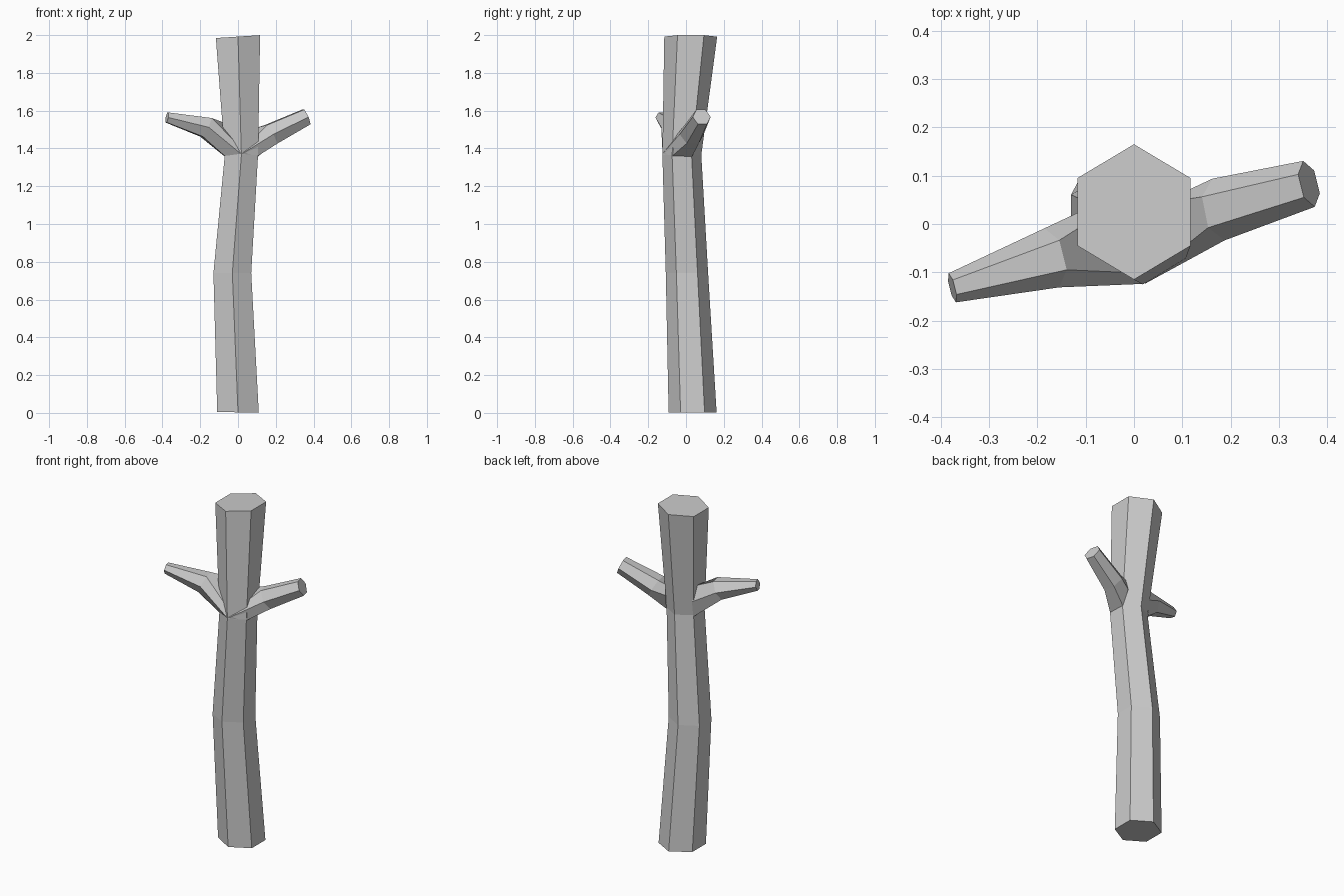
import bpy, bmesh
from math import cos, sin, radians
from mathutils import Vector

if "Cube" in bpy.data.objects:
    bpy.data.objects.remove(bpy.data.objects["Cube"])


def loft(name, rings, cap_start=True):
    """Skin a list of six-point rings into one flat-shaded object."""
    bm = bmesh.new()
    loops = [[bm.verts.new(p) for p in ring] for ring in rings]
    for a, b in zip(loops, loops[1:]):
        for i in range(6):
            j = (i + 1) % 6
            bm.faces.new((a[i], a[j], b[j], b[i]))
    bm.faces.new(loops[-1])
    if cap_start:
        bm.faces.new(loops[0])
    bmesh.ops.recalc_face_normals(bm, faces=bm.faces)
    mesh = bpy.data.meshes.new(name)
    bm.to_mesh(mesh)
    bm.free()
    obj = bpy.data.objects.new(name, mesh)
    bpy.context.collection.objects.link(obj)
    return obj


def trunk_ring(x, y, z, rx, ry, tilt=0):
    # hexagon with one corner facing the front
    pts = []
    for k in range(6):
        a = radians(60 * k - 90)
        dx = rx * cos(a) / cos(radians(30))
        pts.append(Vector((x + dx, y + ry * sin(a), z + tilt * dx)))
    return pts


def branch_ring(centre, direction, r, side):
    # order: front, bottom front, bottom back, back, top back, top front
    d = Vector(direction).normalized()
    across = Vector((0, 0, 1)).cross(d).normalized() * side
    up = d.cross(across) * side
    return [Vector(centre) + r * (cos(radians(a)) * across + sin(radians(a)) * up)
            for a in (180, 240, 300, 0, 60, 120)]


# trunk: bent and flared towards both ends
loft("trunk", [
    trunk_ring(0, 0.035, 0.003, 0.11, 0.127, -0.02),
    trunk_ring(-0.03, 0.005, 0.74, 0.10, 0.112),
    trunk_ring(0.018, -0.022, 1.365, 0.088, 0.103),
    trunk_ring(0, 0.025, 1.992, 0.117, 0.14, 0.065),
])

# right branch
right_base = [(0.022, -0.124, 1.372), (0.105, -0.073, 1.36), (0.105, 0.032, 1.357),
              (0.09, 0.06, 1.45), (0.10, 0.05, 1.51), (0.05, -0.09, 1.42)]
loft("right_branch", [
    right_base,
    branch_ring((0.175, 0.03, 1.475), (1, 0.2, 0.6), 0.065, 1),
    branch_ring((0.362, 0.083, 1.567), (1, 0.25, 0.45), 0.049, 1),
], cap_start=False)

# left branch
left_base = [(0.015, -0.124, 1.372), (-0.07, -0.073, 1.36), (-0.07, 0.032, 1.357),
             (-0.07, 0.045, 1.45), (-0.07, 0.02, 1.535), (-0.02, -0.10, 1.44)]
loft("left_branch", [
    left_base,
    branch_ring((-0.17, -0.07, 1.512), (-1, -0.25, 0.5), 0.063, -1),
    branch_ring((-0.376, -0.132, 1.564), (-1, -0.25, 0.2), 0.031, -1),
], cap_start=False)
